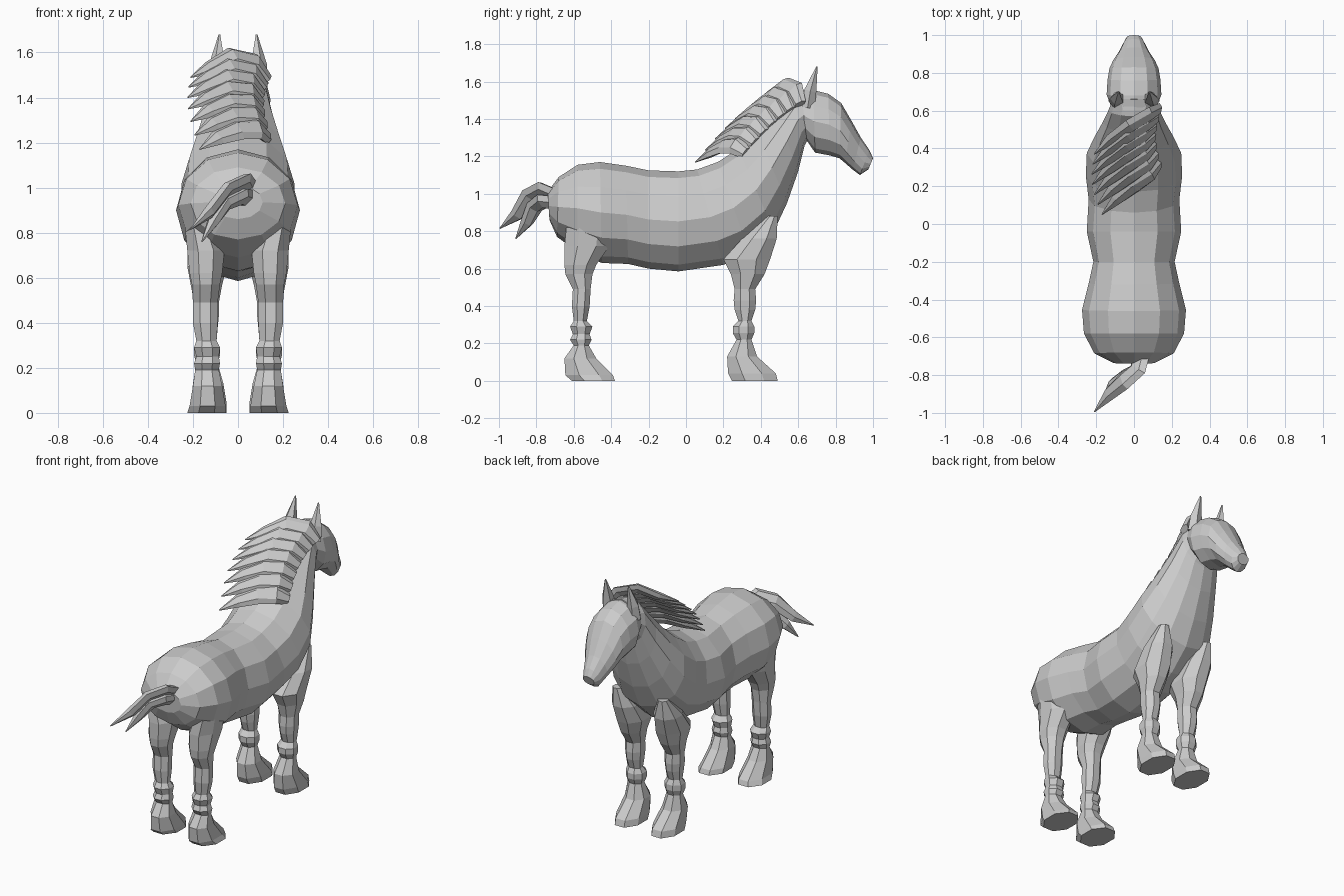
import bpy, bmesh
from math import sin, cos, pi
from mathutils import Vector as V


def loft(name, rings, n, turn=0.0, mirror=False):
    """Skin closed rings; each ring is (centre, half axis u, half axis v)."""
    bm = bmesh.new()
    k = 1 / cos(pi / n) if turn else 1
    loops = []
    for c, u, v in rings:
        loop = []
        for i in range(n):
            a = 2 * pi * (i + turn) / n
            loop.append(bm.verts.new(c + u * cos(a) * k + v * sin(a) * k))
        loops.append(loop)
    for a, b in zip(loops, loops[1:]):
        for i in range(n):
            j = (i + 1) % n
            bm.faces.new((a[i], a[j], b[j], b[i]))
    bm.faces.new(loops[0][::-1])
    bm.faces.new(loops[-1])
    bmesh.ops.recalc_face_normals(bm, faces=bm.faces)
    me = bpy.data.meshes.new(name)
    bm.to_mesh(me)
    bm.free()
    ob = bpy.data.objects.new(name, me)
    bpy.context.collection.objects.link(ob)
    if mirror:
        ob.modifiers.new("mirror", "MIRROR")
    return ob


def spine(name, rows):
    """Body-like loft from top point, bottom point and half width."""
    rings = []
    for ty, tz, by, bz, w in rows:
        t, b = V((0, ty, tz)), V((0, by, bz))
        rings.append(((t + b) / 2, (t - b) / 2, V((w, 0, 0))))
    return loft(name, rings, 12)


def leg(name, rows):
    """Leg loft from height, back/front y and inner/outer x."""
    rings = [(V(((x0 + x1) / 2, (y0 + y1) / 2, z)), V(((x1 - x0) / 2, 0, 0)),
              V((0, (y1 - y0) / 2, 0))) for z, y0, y1, x0, x1 in rows]
    return loft(name, rings, 8, 0.5, True)


def lock(name, pts, widths, wdir, thick):
    """Flat tapering lock of hair along a path."""
    pts = [V(p) for p in pts]
    rings = []
    for i, p in enumerate(pts):
        d = (pts[min(i + 1, len(pts) - 1)] - pts[max(i - 1, 0)]).normalized()
        w = V(wdir)
        w = (w - d * w.dot(d)).normalized()
        rings.append((p, w * widths[i], d.cross(w) * min(thick, widths[i])))
    return loft(name, rings, 6)


# Trunk and neck
spine("body", [
    (-0.74, 1.01, -0.73, 0.86, 0.11), (-0.68, 1.09, -0.69, 0.77, 0.21),
    (-0.58, 1.155, -0.58, 0.69, 0.265), (-0.46, 1.17, -0.45, 0.63, 0.275),
    (-0.32, 1.15, -0.31, 0.625, 0.24), (-0.2, 1.125, -0.2, 0.6, 0.215),
    (-0.04, 1.12, -0.04, 0.585, 0.25), (0.06, 1.13, 0.2, 0.62, 0.24),
    (0.17, 1.17, 0.34, 0.68, 0.255), (0.28, 1.24, 0.47, 0.80, 0.25),
    (0.38, 1.33, 0.54, 0.95, 0.21), (0.48, 1.44, 0.60, 1.12, 0.165),
    (0.57, 1.54, 0.635, 1.26, 0.135), (0.66, 1.56, 0.68, 1.34, 0.11)])

# Head
spine("head", [
    (0.60, 1.55, 0.635, 1.30, 0.12), (0.68, 1.555, 0.69, 1.22, 0.145),
    (0.76, 1.535, 0.77, 1.205, 0.14), (0.83, 1.485, 0.82, 1.19, 0.13),
    (0.885, 1.39, 0.85, 1.165, 0.11), (0.935, 1.30, 0.89, 1.13, 0.08),
    (0.98, 1.235, 0.93, 1.10, 0.058), (1.0, 1.19, 0.975, 1.13, 0.04)])

# Ears
loft("ears", [
    (V((0.09, 0.65, 1.46)), V((0.045, 0, 0)), V((0, 0.04, -0.01))),
    (V((0.09, 0.665, 1.55)), V((0.038, 0, 0)), V((0, 0.033, -0.01))),
    (V((0.082, 0.70, 1.68)), V((0.004, 0, 0)), V((0, 0.004, 0)))], 5, 0, True)

# Legs
leg("front_legs", [
    (0.88, 0.43, 0.49, 0.13, 0.19), (0.76, 0.30, 0.485, 0.07, 0.225),
    (0.65, 0.20, 0.45, 0.05, 0.225), (0.57, 0.24, 0.42, 0.07, 0.21),
    (0.49, 0.26, 0.37, 0.085, 0.195), (0.43, 0.255, 0.375, 0.085, 0.195),
    (0.38, 0.26, 0.37, 0.09, 0.19), (0.32, 0.28, 0.35, 0.095, 0.185),
    (0.29, 0.25, 0.365, 0.08, 0.195), (0.255, 0.25, 0.365, 0.08, 0.195),
    (0.22, 0.27, 0.35, 0.09, 0.185), (0.13, 0.22, 0.38, 0.065, 0.20),
    (0.04, 0.225, 0.48, 0.05, 0.21), (0, 0.245, 0.49, 0.05, 0.21)])
leg("hind_legs", [
    (0.82, -0.64, -0.40, 0.10, 0.235), (0.72, -0.65, -0.41, 0.06, 0.225),
    (0.62, -0.65, -0.48, 0.07, 0.215), (0.57, -0.645, -0.50, 0.08, 0.205),
    (0.49, -0.605, -0.51, 0.09, 0.20), (0.40, -0.61, -0.515, 0.09, 0.20),
    (0.32, -0.60, -0.53, 0.095, 0.185), (0.29, -0.62, -0.50, 0.08, 0.195),
    (0.25, -0.605, -0.515, 0.085, 0.185), (0.22, -0.62, -0.505, 0.08, 0.195),
    (0.19, -0.60, -0.52, 0.085, 0.19), (0.12, -0.65, -0.48, 0.07, 0.20),
    (0.03, -0.645, -0.39, 0.055, 0.215), (0, -0.61, -0.38, 0.055, 0.225)])

# Mane: overlapping locks swept over the crest to one side
N = 7
for i in range(N):
    t = i / (N - 1)
    path = [V(a).lerp(V(b), t) for a, b in (
        ((0.13, 0.61, 1.48), (0.13, 0.32, 1.22)),
        ((0.08, 0.58, 1.555), (0.09, 0.26, 1.26)),
        ((-0.02, 0.52, 1.58), (0.00, 0.20, 1.255)),
        ((-0.12, 0.45, 1.53), (-0.09, 0.13, 1.22)),
        ((-0.21, 0.37, 1.49), (-0.17, 0.05, 1.17)))]
    # The middle of the mane stands out further
    path = [p + V((-0.03, 0, 0.02)) * sin(pi * t) for p in path]
    lock(f"mane_lock_{i + 1}", path, (0.035, 0.055, 0.055, 0.04, 0.003),
         (0, 0.7, 0.7), 0.022)

# Tail
lock("tail_upper", [(0.04, -0.68, 0.98), (0.02, -0.77, 1.02), (-0.05, -0.83, 0.99),
                    (-0.13, -0.90, 0.89), (-0.21, -0.995, 0.815)],
     (0.06, 0.06, 0.055, 0.04, 0.003), (0.5, -0.5, 0.7), 0.028)
lock("tail_lower", [(0.04, -0.70, 0.95), (0.02, -0.77, 0.96), (-0.05, -0.81, 0.93),
                    (-0.11, -0.85, 0.85), (-0.16, -0.91, 0.76)],
     (0.05, 0.05, 0.045, 0.035, 0.003), (0.5, -0.5, 0.7), 0.028)
